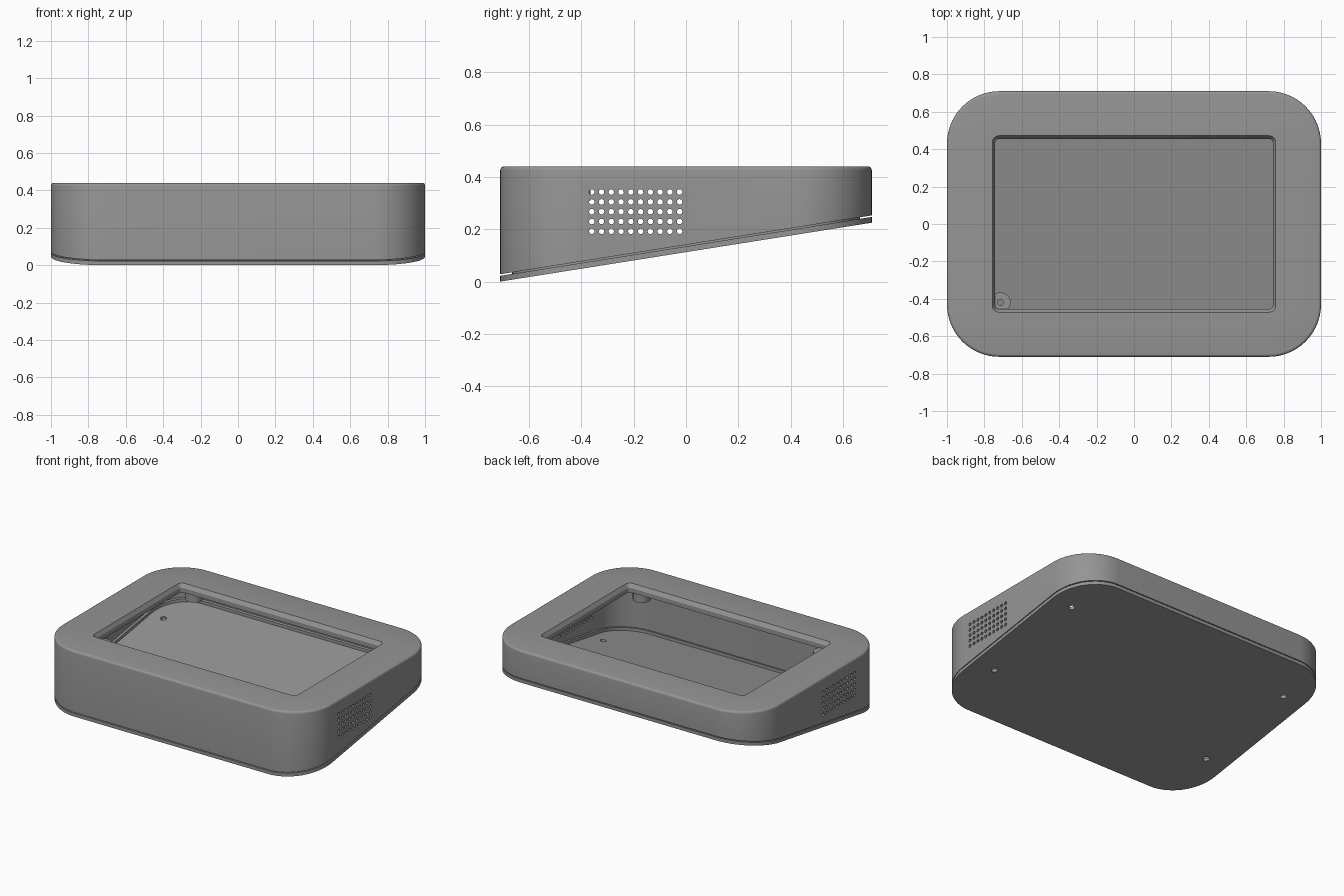
import bpy, bmesh, math
from mathutils import Matrix, Vector

if "Cube" in bpy.data.objects:
    bpy.data.objects.remove(bpy.data.objects["Cube"])

SLOPE = 0.225 / 1.42                 # tilt of the underside
SEG = 14                             # segments per rounded corner

grey = bpy.data.materials.new("grey plastic")
grey.diffuse_color = (0.3, 0.3, 0.3, 1)
grey.use_nodes = True
grey.node_tree.nodes["Principled BSDF"].inputs["Base Color"].default_value = grey.diffuse_color


def tilt(offset):
    """Height function of a plane parallel to the sloped underside."""
    return lambda y: offset + SLOPE * (y + 0.71)


def ring(bm, hx, hy, r, z):
    """Rounded rectangle of vertices; z is a number or a function of y."""
    out = []
    for k, (sx, sy) in enumerate([(1, 1), (-1, 1), (-1, -1), (1, -1)]):
        for i in range(SEG + 1):
            a = math.pi / 2 * (k + i / SEG)
            x = sx * (hx - r) + r * math.cos(a)
            y = sy * (hy - r) + r * math.sin(a)
            out.append(bm.verts.new((x, y, z(y) if callable(z) else z)))
    return out


def inset(bm, d, z):
    """Body outline moved inwards by d."""
    return ring(bm, 1 - d, 0.71 - d, 0.28 - d, z)


def bridge(bm, a, b):
    n = len(a)
    for i in range(n):
        bm.faces.new((a[i], a[(i + 1) % n], b[(i + 1) % n], b[i]))


def finish(bm, name, smooth=True):
    bmesh.ops.recalc_face_normals(bm, faces=bm.faces)
    me = bpy.data.meshes.new(name)
    bm.to_mesh(me)
    bm.free()
    me.materials.append(grey)
    ob = bpy.data.objects.new(name, me)
    bpy.context.collection.objects.link(ob)
    if smooth:
        shade(ob)
    return ob


def activate(ob):
    bpy.ops.object.select_all(action='DESELECT')
    ob.select_set(True)
    bpy.context.view_layer.objects.active = ob


def shade(ob):
    activate(ob)
    bpy.ops.object.shade_smooth_by_angle(angle=math.radians(30))


def cut(ob, cutter):
    mod = ob.modifiers.new("cut", 'BOOLEAN')
    mod.object, mod.operation, mod.solver = cutter, 'DIFFERENCE', 'EXACT'
    activate(ob)
    bpy.ops.object.modifier_apply(modifier=mod.name)
    bpy.data.objects.remove(cutter)
    shade(ob)


def add_rod(bm, centre, r, length, rot, seg=16):
    bmesh.ops.create_cone(bm, cap_ends=True, segments=seg, radius1=r, radius2=r,
                          depth=length, matrix=Matrix.Translation(centre) @ rot)


# Hollow shell: outer wall, rounded top edge, chamfered opening, inner cavity
bm = bmesh.new()
loops = [inset(bm, 0, tilt(0.028))]
for i in range(5):
    a = math.pi / 2 * i / 4
    loops.append(inset(bm, 0.015 * (1 - math.cos(a)), 0.425 + 0.015 * math.sin(a)))
loops += [ring(bm, 0.757, 0.472, 0.035, 0.44),
          ring(bm, 0.742, 0.455, 0.02, 0.415),
          ring(bm, 0.742, 0.455, 0.02, 0.385),
          inset(bm, 0.045, 0.385),
          inset(bm, 0.045, tilt(0.028))]
for i, lp in enumerate(loops):
    bridge(bm, lp, loops[(i + 1) % len(loops)])
shell = finish(bm, "shell", False)

# Speaker and vent grid drilled through both side walls
bm = bmesh.new()
along_x = Matrix.Rotation(math.pi / 2, 4, 'Y')
for i in range(10):
    for j in range(5):
        add_rod(bm, Vector((0, -0.36 + i * 0.0373, 0.192 + j * 0.0375)),
                0.0105, 2.4, along_x, 12)
cut(shell, finish(bm, "vent_cutter", False))

# Sloped base plate with a locating lip
bm = bmesh.new()
loops = [inset(bm, 0, tilt(0)), inset(bm, 0, tilt(0.022)),
         inset(bm, 0.046, tilt(0.022)), inset(bm, 0.046, tilt(0.042)),
         inset(bm, 0.062, tilt(0.042)), inset(bm, 0.062, tilt(0.022))]
for a, b in zip(loops, loops[1:]):
    bridge(bm, a, b)
bm.faces.new(loops[0])
bm.faces.new(loops[-1])
base = finish(bm, "base_plate", False)

# Four screw holes square to the base plate
bm = bmesh.new()
square = Matrix.Rotation(math.atan(SLOPE), 4, 'X')
for x in (-0.84, 0.84):
    for y in (-0.32, 0.41):
        add_rod(bm, Vector((x, y, tilt(0.011)(y))), 0.02, 0.2, square)
cut(base, finish(bm, "screw_cutter", False))

# Hollow mounting posts hanging under the top
for name, x, y in [("post_front_left", -0.715, -0.42), ("post_front_right", 0.71, -0.545),
                   ("post_back_left", -0.71, 0.55), ("post_back_right", 0.71, 0.55)]:
    bm = bmesh.new()
    circles = []
    for r, z in [(0.055, 0.39), (0.055, 0.31), (0.016, 0.31), (0.016, 0.39)]:
        circles.append([bm.verts.new((x + r * math.cos(t * math.pi / 12),
                                      y + r * math.sin(t * math.pi / 12), z))
                        for t in range(24)])
    for i in range(4):
        bridge(bm, circles[i], circles[(i + 1) % 4])
    finish(bm, name)
